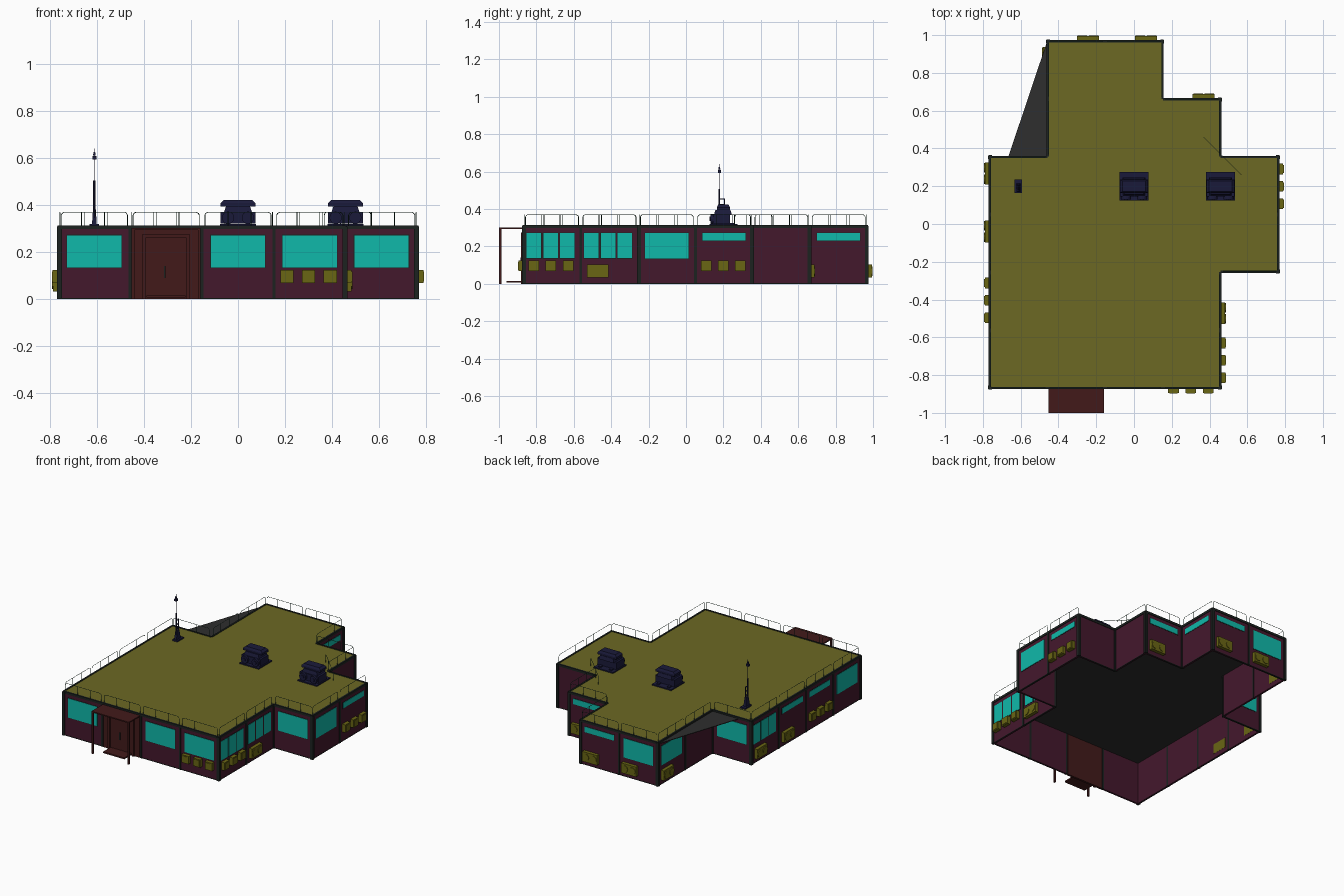
import bpy, bmesh, math
from mathutils import Matrix, Vector

if "Cube" in bpy.data.objects:
    bpy.data.objects.remove(bpy.data.objects["Cube"])

def lin(c):
    return [((v / 255 + 0.055) / 1.055) ** 2.4 if v > 10 else v / 255 / 12.92 for v in c] + [1]

def mat(name, *rgb):
    m = bpy.data.materials.new(name)
    m.diffuse_color = lin(rgb)
    m.use_nodes = True
    m.node_tree.nodes["Principled BSDF"].inputs["Base Color"].default_value = m.diffuse_color
    return m

wall, trim = mat("plum", 68, 24, 44), mat("dark_trim", 28, 34, 32)
teal, olive = mat("teal", 16, 185, 170), mat("olive", 106, 102, 20)
roofc, grey = mat("roof_olive", 108, 104, 36), mat("dark_grey", 46, 46, 46)
brown, navy = mat("brown", 66, 26, 26), mat("navy", 26, 26, 58)
green = mat("rail_green", 30, 66, 50)
PARTS = {}
I = Matrix.Identity(4)

def part(name, m):
    if name not in PARTS:
        PARTS[name] = (bmesh.new(), m)
    return PARTS[name][0]

def box(name, m, M, lo, hi, taper=1.0):
    lo, hi = Vector(lo), Vector(hi)
    bm, c, s = part(name, m), (lo + hi) / 2, hi - lo
    vs = bmesh.ops.create_cube(bm, size=1)["verts"]
    for v in vs:
        k = taper if v.co.z > 0 else 1
        v.co = M @ (c + Vector((v.co.x * s.x * k, v.co.y * s.y * k, v.co.z * s.z)))

def cyl(name, m, M, c, r, depth, seg=12, axis='Y'):
    R = Matrix.Rotation(math.pi / 2, 4, 'X') if axis == 'Y' else I
    bmesh.ops.create_cone(part(name, m), cap_ends=True, segments=seg, radius1=r, radius2=r,
                          depth=depth, matrix=M @ Matrix.Translation(c) @ R)

def slab(name, m, pts, z0, z1):
    bm = part(name, m)
    f = bm.faces.new([bm.verts.new((x, y, z0)) for x, y in pts])
    g = bmesh.ops.extrude_face_region(bm, geom=[f])["geom"]
    for v in g:
        if isinstance(v, bmesh.types.BMVert):
            v.co.z = z1

rails = []
def rail(M, L):
    h0, h1, b = .31, .37, .012
    a, e = .012, L - .012
    rails.append([M @ Vector((x, .006, z)) for x, z in
                  ((a, h0), (a, h1 - b), (a + .004, h1 - .004), (a + b, h1), (e - b, h1),
                   (e - .004, h1 - .004), (e, h1 - b), (e, h0))])
    for x in (L * .36, L * .68):
        rails.append([M @ Vector((x, .006, h0)), M @ Vector((x, .006, h1))])

# Wall module: local x runs along the wall, local y points inwards
def module(M, L, code, has_rail):
    door = 'D' in code
    box("wall_panels", brown if door else wall, M, (.006, 0, 0), (L - .006, .012, .305)) if not door else \
        box("door_panel", brown, M, (.01, -.003, 0), (L - .01, .012, .30))
    box("wall_posts", trim, M, (-.007, -.004, 0), (.007, .014, .31))
    box("wall_posts", trim, M, (L - .007, -.004, 0), (L + .007, .014, .31))
    box("roof_edge", trim, M, (0, -.004, .298), (L, .008, .314))
    box("wall_sill", trim, M, (0, -.001, 0), (L, .010, .005))
    wins = []
    if 'W' in code: wins = [(.037, .268, .135)]
    if 'H' in code: wins = [(.037, .268, .233)]
    if 'S' in code: wins = [(.018 + i * .089, .096 + i * .089, .137) for i in range(3)]
    for a, b, z in wins:
        box("window_frames", trim, M, (a - .003, -.001, z - .003), (b + .003, .004, .275))
        box("windows", teal, M, (a, -.003, z), (b, .004, .272))
    if '3' in code:
        for i in range(3):
            a = .028 + i * .092
            box("small_wall_units", olive, M, (a, -.025, .068), (a + .056, 0, .124))
            box("small_wall_units", olive, M, (a + .006, -.028, .074), (a + .05, -.02, .118))
    if 'L' in code:
        box("long_wall_units", olive, M, (.032, -.024, .033), (.148, .013, .103))
        for a in (.06, .12):
            cyl("long_wall_units", olive, M, (a, -.025, .068), .025, .006)
    if door:
        # Entrance: leaf pair, frame, canopy, posts and step
        for a in (.07, .155):
            box("door_leaves", brown, M, (a, -.008, .012), (a + .081, 0, .255))
        for a in (.05, .24):
            box("door_frame", brown, M, (a, -.012, 0), (a + .015, 0, .275))
        box("door_frame", brown, M, (.05, -.012, .26), (.255, 0, .275))
        box("door_handle", trim, M, (.143, -.014, .09), (.149, -.006, .14))
        box("canopy", brown, M, (.006, -.13, .294), (L - .006, 0, .302))
        for a in (.006, L - .018):
            box("canopy_posts", brown, M, (a, -.129, 0), (a + .012, -.117, .296))
        box("door_step", brown, M, (.07, -.09, .006), (.236, 0, .016))
    if has_rail:
        rail(M, L)

# Footprint, counter-clockwise, with the modules of every edge
A, B, C, D = .765, .459, .153, .357
P = [(-A, -.87), (B, -.87), (B, -.255), (A, -.255), (A, D), (B, D), (B, .663), (C, .663),
     (C, .97), (-B, .97), (-B, D), (-A, D)]
CODES = ["W D W W3", "S3 SL", "W", "W H3", "-", "-", "HL", "H", "HL WL", "WL -", "W", "SL HL H3 W"]
for i, codes in enumerate(CODES):
    p, q = Vector((*P[i], 0)), Vector((*P[(i + 1) % len(P)], 0))
    cs = codes.split()
    d, L = (q - p).normalized(), (q - p).length / len(cs)
    R = Matrix.Rotation(math.atan2(d.y, d.x), 4, 'Z')
    for k, code in enumerate(cs):
        module(Matrix.Translation(p + d * L * k) @ R, L, code, i != 4)
# Diagonal rail over the inner corner
rail(Matrix.Translation((.355, .465, 0)) @ Matrix.Rotation(-math.pi / 4, 4, 'Z'), .306)

# Roof, and ceiling sheet with the triangle across the back-left corner
slab("roof", roofc, P, .303, .311)
slab("ceiling", grey, P[:10] + [(-.665, D), (-A, D)], .298, .3025)

# Rooftop air units
for x in (0, .458):
    T = Matrix.Translation((x, .2, .311))
    box("air_unit_base", navy, T, (-.076, -.075, 0), (.076, .075, .008))
    box("air_unit_body", navy, T, (-.074, -.055, .012), (.074, .035, .06))
    box("air_unit_body", navy, T, (-.06, -.05, .058), (.06, .045, .085), .85)
    box("air_unit_hood", navy, T, (-.075, -.035, .084), (.075, .035, .098))
    box("air_unit_hood", navy, T, (-.075, -.035, .098), (.075, .035, .112), .8)
    for a in (-.042, .042):
        cyl("air_unit_fans", navy, T, (a, -.06, .036), .026, .02, 16)
        cyl("air_unit_fans", navy, T, (a, -.068, .036), .012, .014, 10)
        box("air_unit_feet", navy, T, (a - .01, -.06, .005), (a + .01, .06, .015))

# Antenna mast
T = Matrix.Translation((-.612, .2, .311))
box("antenna_base", navy, T, (-.02, -.036, 0), (.02, .036, .01))
box("antenna_base", navy, T, (-.01, -.03, .01), (.01, .015, .07), .6)
cyl("antenna_mast", navy, T, (0, -.022, .1), .005, .19, 8, 'Z')
cyl("antenna_mast", navy, T, (0, -.022, .26), .0018, .14, 6, 'Z')
cyl("antenna_mast", navy, T, (0, .006, .1), .003, .09, 6, 'Z')
for z in (.08, .11, .14):
    box("antenna_brackets", navy, T, (-.003, -.026, z), (.003, .008, z + .005))
box("antenna_head", navy, T, (-.009, -.03, .283), (.009, -.014, .298))
box("antenna_head", navy, T, (-.006, -.028, .3), (.006, -.016, .315), .6)

for name, (bm, m) in PARTS.items():
    bmesh.ops.recalc_face_normals(bm, faces=bm.faces)
    me = bpy.data.meshes.new(name)
    bm.to_mesh(me)
    bm.free()
    me.materials.append(m)
    bpy.context.collection.objects.link(bpy.data.objects.new(name, me))

# Roof railings as thin tubes
cu = bpy.data.curves.new("roof_rails", 'CURVE')
cu.dimensions, cu.bevel_depth, cu.bevel_resolution = '3D', .0016, 0
for pts in rails:
    s = cu.splines.new('POLY')
    s.points.add(len(pts) - 1)
    for sp, v in zip(s.points, pts):
        sp.co = (*v, 1)
cu.materials.append(green)
bpy.context.collection.objects.link(bpy.data.objects.new("roof_rails", cu))
